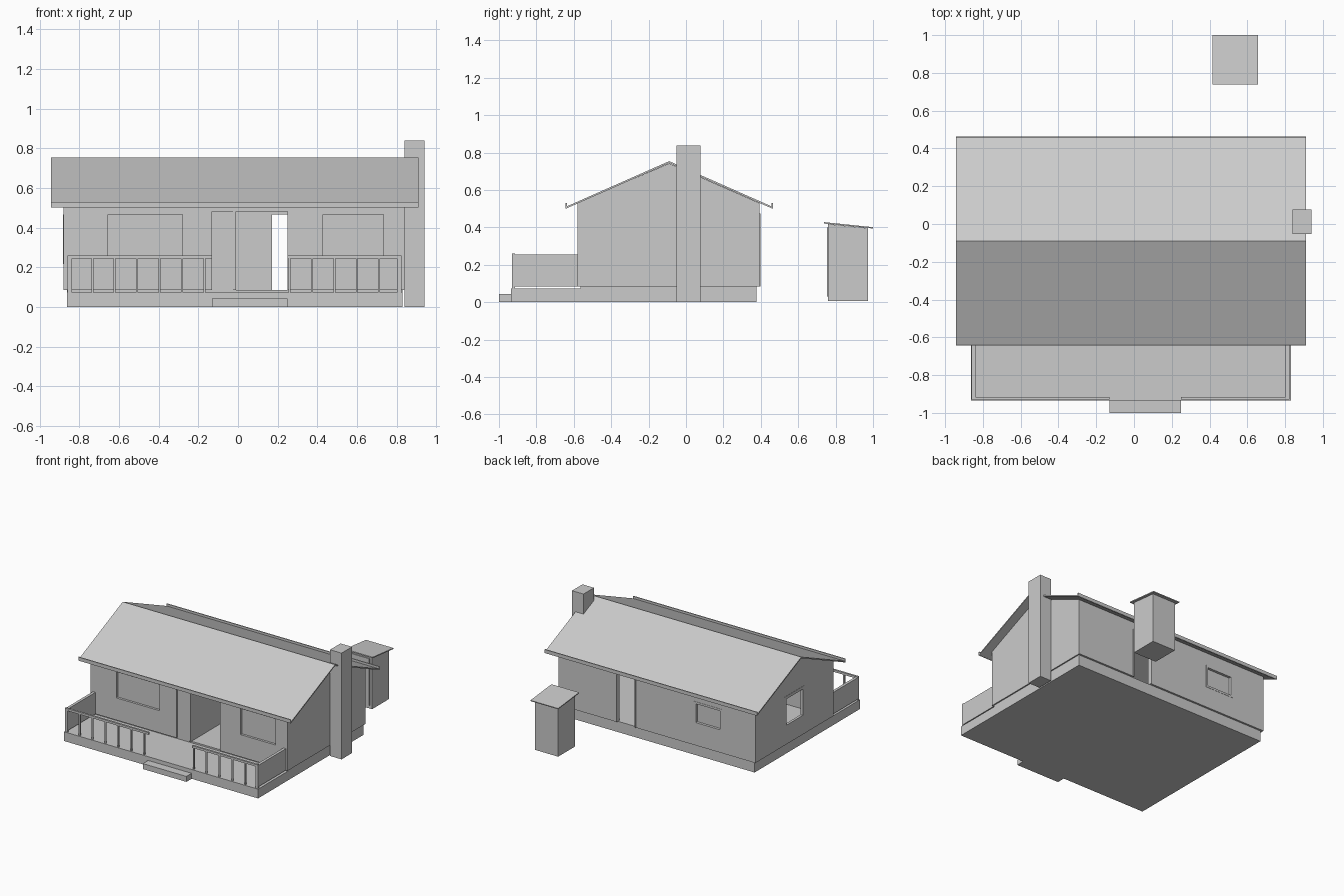
import bpy
import bmesh
from mathutils import Vector

cube = bpy.data.objects.get("Cube")
if cube:
    bpy.data.objects.remove(cube, do_unlink=True)

GREY = (0.6, 0.6, 0.6, 1.0)
mat = bpy.data.materials.new("plain_grey")
mat.use_nodes = True
mat.diffuse_color = GREY
bsdf = next(n for n in mat.node_tree.nodes if n.type == "BSDF_PRINCIPLED")
bsdf.inputs["Base Color"].default_value = GREY
bsdf.inputs["Roughness"].default_value = 0.8


def finish(name, bm, recalc=True):
    if recalc:
        bmesh.ops.recalc_face_normals(bm, faces=bm.faces[:])
    mesh = bpy.data.meshes.new(name)
    bm.to_mesh(mesh)
    bm.free()
    mesh.materials.append(mat)
    obj = bpy.data.objects.new(name, mesh)
    bpy.context.collection.objects.link(obj)
    return obj


def box(name, x, y, z):
    """Box from three (low, high) ranges."""
    bm = bmesh.new()
    bmesh.ops.create_cube(bm, size=1)
    for v in bm.verts:
        v.co = Vector([(r[0] + r[1]) / 2 + c * (r[1] - r[0])
                       for r, c in zip((x, y, z), v.co)])
    return finish(name, bm)


def prism(name, profile, x):
    """Side profile of (y, z) points swept along x."""
    bm = bmesh.new()
    ends = [[bm.verts.new((k, y, z)) for y, z in profile] for k in x]
    bm.faces.new(ends[0])
    bm.faces.new(ends[1])
    for i in range(len(profile)):
        j = (i + 1) % len(profile)
        bm.faces.new((ends[0][i], ends[0][j], ends[1][j], ends[1][i]))
    return finish(name, bm)


def panel(name, axis, at, u, z, holes, thick):
    """Upright panel along an axis, centred on 'at', with (u0, u1, z0, z1) holes."""
    us = sorted({*u, *(h[0] for h in holes), *(h[1] for h in holes)})
    zs = sorted({*z, *(h[2] for h in holes), *(h[3] for h in holes)})
    bm = bmesh.new()
    verts = {}

    def vert(a, c):
        if (a, c) not in verts:
            verts[a, c] = bm.verts.new((a, at, c) if axis == "x" else (at, a, c))
        return verts[a, c]

    for a, b in zip(us, us[1:]):
        for c, d in zip(zs, zs[1:]):
            mu, mz = (a + b) / 2, (c + d) / 2
            if not any(h[0] < mu < h[1] and h[2] < mz < h[3] for h in holes):
                bm.faces.new((vert(a, c), vert(b, c), vert(b, d), vert(a, d)))
    obj = finish(name, bm, recalc=False)
    mod = obj.modifiers.new("thickness", "SOLIDIFY")
    mod.thickness = thick
    mod.offset = 0
    return obj


# Main dimensions
T = 0.03
LEFT, RIGHT, FRONT, BACK = -0.88, 0.84, -0.58, 0.392
FLOOR, EAVE = 0.085, 0.53
RIDGE_Y = -0.09
WALL_Z = (FLOOR, EAVE)

# Base, porch and step
box("house_base", (-0.863, 0.83), (-0.565, 0.377), (0, FLOOR))
box("porch_floor", (-0.863, 0.83), (-0.935, -0.565), (0, 0.073))
box("porch_step", (-0.13, 0.25), (-1.0, -0.935), (0, 0.043))

# Walls with window and door openings
front_windows = [(-0.655, -0.28, 0.26, 0.465), (0.43, 0.735, 0.26, 0.465)]
front_opening = (-0.13, 0.25, FLOOR, 0.482)
back_window = (-0.59, -0.345, 0.25, 0.43)
back_opening = (0.172, 0.328, FLOOR, 0.465)
side_window = (-0.22, 0.03, 0.215, 0.465)
panel("front_wall", "x", FRONT + T / 2, (LEFT, RIGHT), WALL_Z,
      front_windows + [front_opening], T)
panel("back_wall", "x", BACK - T / 2, (LEFT, RIGHT), WALL_Z,
      [back_window, back_opening], T)
inner_y = (FRONT + T, BACK - T)
panel("window_side_wall", "y", LEFT + T / 2, inner_y, WALL_Z, [side_window], T)
panel("chimney_side_wall", "y", RIGHT - T / 2, inner_y, WALL_Z, [], T)

# Gables
for name, x in (("left", (RIGHT - T, RIGHT)), ("right", (LEFT, LEFT + T))):
    prism(name + "_gable", [(FRONT, EAVE), (BACK, EAVE), (RIDGE_Y, 0.742)], x)

# Panes and window frames
for i, (a, b, c, d) in enumerate(front_windows):
    box(f"front_pane_{i + 1}", (a, b), (FRONT + 0.018, FRONT + 0.026), (c, d))
a, b, c, d = back_window
box("back_pane", (a, b), (BACK - 0.026, BACK - 0.018), (c, d))


def frame(name, axis, at, hole, w, thick):
    a, b, c, d = hole
    panel(name, axis, at, (a, b), (c, d), [(a + w, b - w, c + w, d - w)], thick)


frame("back_window_frame", "x", BACK - 0.008, back_window, 0.016, 0.02)
frame("side_window_frame", "y", LEFT + 0.008, side_window, 0.022, 0.02)

# Doors: fixed leaf and inner wall at the front, trim at the back
box("front_door_leaf", (-0.13, -0.025), (FRONT + 0.012, FRONT + 0.025), (FLOOR, 0.482))
box("inner_wall", (-0.025, -0.01), (FRONT + 0.005, -0.12), (FLOOR, 0.482))
panel("back_door_trim", "x", BACK + 0.001, (0.162, 0.338), (FLOOR, 0.475),
      [back_opening], 0.008)

# Roof slopes and eave boards
half, drop, skin = 0.55, 0.243, 0.01
ROOF_X = (-0.943, 0.91)
top = 0.754
prism("roof", [(RIDGE_Y - half, top - drop), (RIDGE_Y, top),
               (RIDGE_Y + half, top - drop), (RIDGE_Y + half, top - drop - skin),
               (RIDGE_Y, top - skin), (RIDGE_Y - half, top - drop - skin)], ROOF_X)
for name, s in (("front", -1), ("back", 1)):
    y = RIDGE_Y + s * half
    box(name + "_eave_board", ROOF_X, (y - 0.004, y + 0.004), (0.502, 0.53))

# Chimney
box("chimney", (RIGHT, 0.94), (-0.052, 0.078), (0, 0.838))

# Porch railing: solid sides, open front with balusters
RAIL_Y = (-0.93, -0.915)
for name, x in (("right", (-0.86, -0.838)), ("left", (0.802, 0.824))):
    box(name + "_porch_side", x, (RAIL_Y[1], FRONT), (FLOOR, 0.255))
    box(name + "_corner_post", x, RAIL_Y, (0.073, 0.243))
for name, a, b, first in (("right", -0.86, -0.13, -0.735), ("left", 0.25, 0.824, 0.26)):
    box(name + "_front_rail", (a, b), RAIL_Y, (0.243, 0.26))
    x, n = first, 1
    while x < b - 0.03 and x < 0.78:
        box(f"{name}_baluster_{n}", (x - 0.005, x + 0.005),
            (RAIL_Y[0] + 0.002, RAIL_Y[1] - 0.002), (0.073, 0.243))
        x, n = x + 0.113, n + 1

# Outhouse behind the house
OUT_X = (0.435, 0.638)
prism("outhouse_body", [(0.76, 0.005), (0.972, 0.005), (0.972, 0.396), (0.76, 0.417)], OUT_X)
box("outhouse_door", (0.455, 0.618), (0.753, 0.76), (0.03, 0.4))
prism("outhouse_roof", [(0.738, 0.42), (0.999, 0.394), (1.0, 0.401), (0.739, 0.428)],
      (0.416, 0.657))
